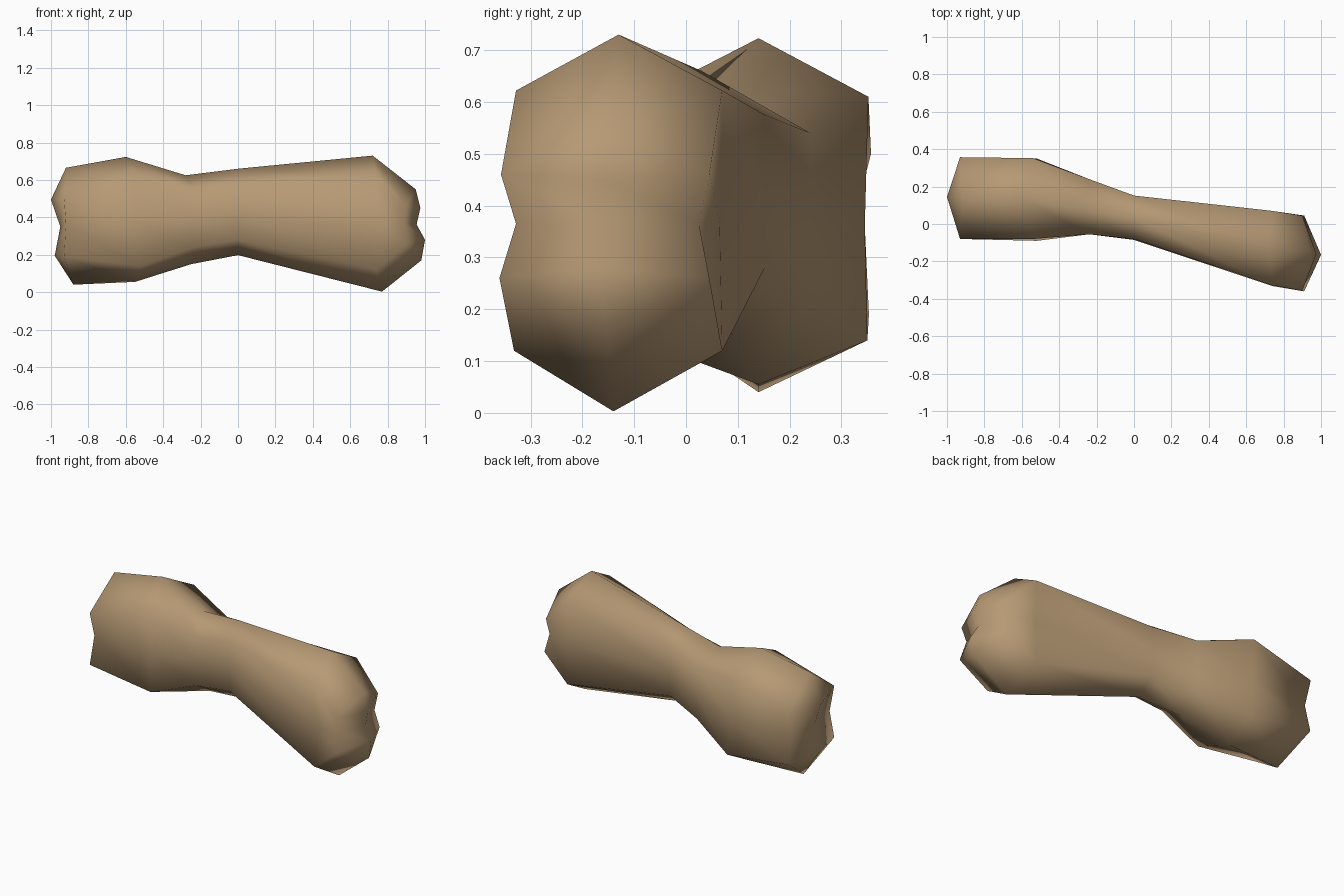
import bpy, bmesh

if "Cube" in bpy.data.objects:
    bpy.data.objects.remove(bpy.data.objects["Cube"])

tan = bpy.data.materials.new("bone_tan")
tan.diffuse_color = (0.47, 0.32, 0.175, 1)
tan.use_nodes = True
tan.node_tree.nodes["Principled BSDF"].inputs["Base Color"].default_value = tan.diffuse_color


def section(top, bottom, upper, waist, lower):
    """Eight-sided ring. top/bottom = (x, y, z); the rest = (x, y_front, y_back, z)."""
    pair = lambda p: ((p[0], p[1], p[3]), (p[0], p[2], p[3]))
    (uf, ub), (wf, wb), (lf, lb) = pair(upper), pair(waist), pair(lower)
    return [top, uf, wf, lf, bottom, lb, wb, ub]


# Cross-sections from the left knuckle, through the narrow shaft, to the right knuckle
sections = [
    section((-.92, .14, .665), (-.88, .14, .04),
            (-.93, -.08, .357, .50), (-.92, -.05, .32, .357), (-.93, -.08, .353, .19)),
    section((-.60, .14, .723), (-.55, .14, .055),
            (-.54, -.08, .352, .61), (-.54, -.06, .345, .36), (-.52, -.09, .35, .14)),
    section((-.28, .08, .625), (-.25, .09, .15),
            (-.24, -.055, .24, .54), (-.24, -.055, .24, .39), (-.24, -.055, .24, .24)),
    section((0, .03, .66), (0, .03, .198),
            (0, -.08, .152, .575), (0, -.085, .152, .42), (0, -.08, .152, .28)),
    section((.72, -.13, .73), (.77, -.14, .003),
            (.74, -.328, .07, .622), (.74, -.325, .065, .365), (.74, -.332, .07, .12)),
    section((.95, -.15, .55), (.98, -.155, .17),
            (.90, -.357, .045, .46), (.89, -.328, .025, .365), (.91, -.36, .045, .26)),
]
# Ridge on each end: upper knob, groove, lower knob
caps = [[(-1, .145, .495), (-.95, .14, .35), (-.98, .14, .195)],
        [(.975, -.16, .45), (.955, -.15, .362), (1, -.165, .28)]]

bm = bmesh.new()
rings = [[bm.verts.new(p) for p in s] for s in sections]
for a, b in zip(rings, rings[1:]):
    for i in range(8):
        j = (i + 1) % 8
        bm.faces.new((a[i], a[j], b[j], b[i]))
for ring, pts in zip((rings[0], rings[-1]), caps):
    u, m, l = [bm.verts.new(p) for p in pts]
    spokes = [u, u, m, l, l, l, m, u]
    for i in range(8):
        j = (i + 1) % 8
        f = [ring[i], ring[j], spokes[j]]
        if spokes[i] is not spokes[j]:
            f.append(spokes[i])
        bm.faces.new(f)
bmesh.ops.recalc_face_normals(bm, faces=bm.faces[:])
for f in bm.faces:
    f.smooth = True

mesh = bpy.data.meshes.new("bone")
bm.to_mesh(mesh)
bm.free()
mesh.materials.append(tan)
bone = bpy.data.objects.new("bone", mesh)
bpy.context.collection.objects.link(bone)
